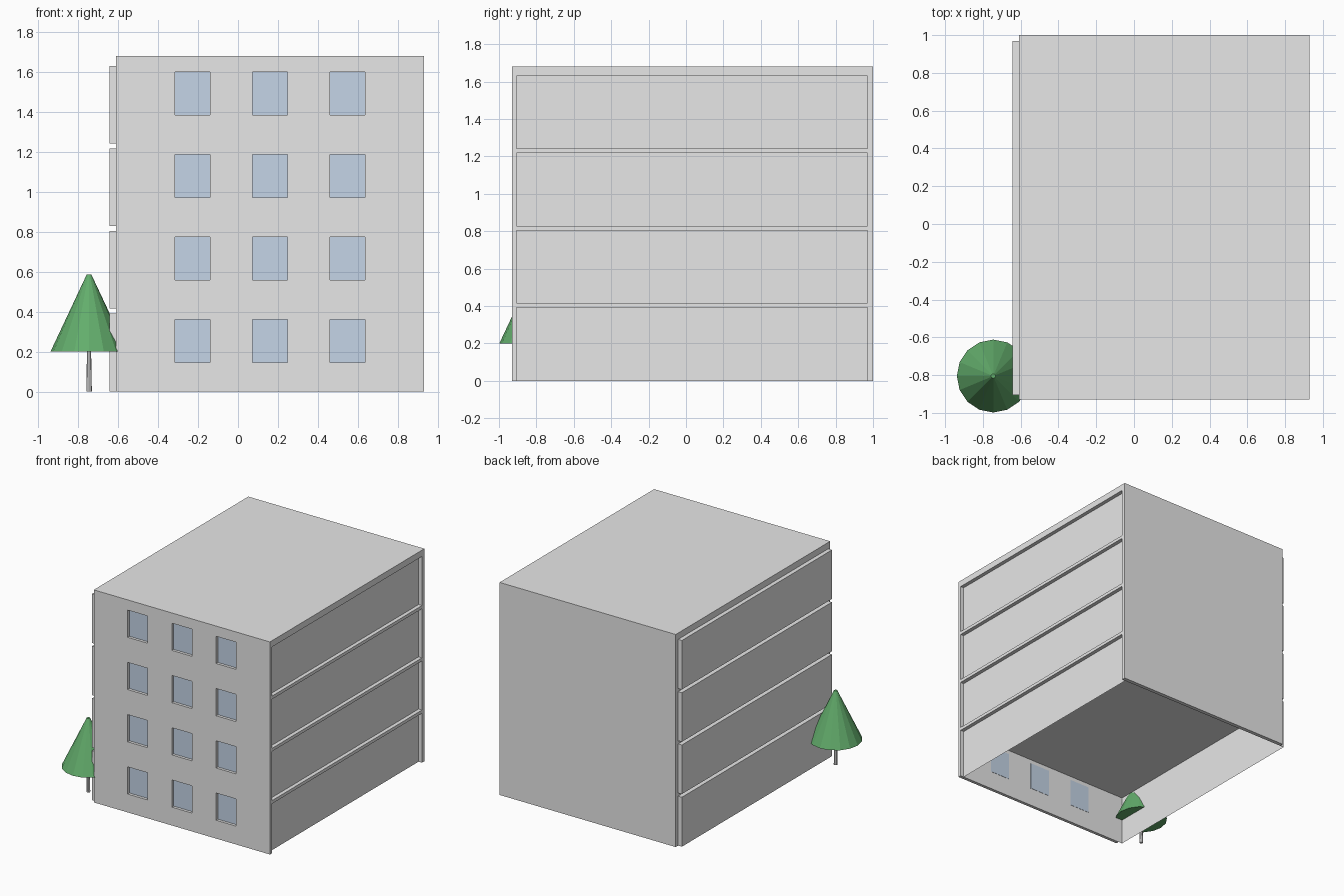
import bpy, bmesh, math
from mathutils import Matrix, Vector

if "Cube" in bpy.data.objects:
    bpy.data.objects.remove(bpy.data.objects["Cube"])


def material(name, rgb):
    m = bpy.data.materials.new(name)
    m.diffuse_color = (*rgb, 1)
    m.use_nodes = True
    m.node_tree.nodes["Principled BSDF"].inputs["Base Color"].default_value = m.diffuse_color
    return m


GREY = material("light grey", (0.8, 0.8, 0.8))
BLUE = material("window blue", (0.56, 0.665, 0.8))
GREEN = material("leaf green", (0.125, 0.42, 0.15))

X0, X1, Y0, Y1, TOP = -0.61, 0.93, -0.93, 1.0, 1.68   # outer shell
RX0, RX1, RY0, RY1 = -0.643, 0.90, -0.905, 0.97       # room boxes
FLOORS, PITCH, ROOM_H = 4, 0.413, 0.389


def room_z(i):
    return (0 if i == 0 else i * PITCH + 0.003, i * PITCH + ROOM_H + 0.002)


def add_box(bm, lo, hi):
    lo, hi = Vector(lo), Vector(hi)
    m = Matrix.Translation((lo + hi) / 2) @ Matrix.Diagonal((*(hi - lo), 1))
    bmesh.ops.create_cube(bm, size=1, matrix=m)


def make(name, bm, mat):
    mesh = bpy.data.meshes.new(name)
    bm.to_mesh(mesh)
    bm.free()
    mesh.materials.append(mat)
    ob = bpy.data.objects.new(name, mesh)
    bpy.context.collection.objects.link(ob)
    return ob


def boxes(name, spans, mat):
    bm = bmesh.new()
    for lo, hi in spans:
        add_box(bm, lo, hi)
    return make(name, bm, mat)


def cut(target, cutter):
    cutter.hide_render = True
    cutter.hide_set(True)
    mod = target.modifiers.new(cutter.name, 'BOOLEAN')
    mod.operation, mod.solver, mod.object = 'DIFFERENCE', 'EXACT', cutter


def windows(y_a, y_b):
    return [((x - 0.0875, y_a, 0.145 + i * PITCH), (x + 0.0875, y_b, 0.36 + i * PITCH))
            for x in (-0.227, 0.16, 0.547) for i in range(FLOORS)]


# Outer shell, pierced sideways at each storey and by the front windows
shell = boxes("building_shell", [((X0, Y0, 0), (X1, Y1, TOP))], GREY)
cut(shell, boxes("room_cutter", [
    ((X0 - 0.2, RY0, room_z(i)[0] - (0.2 if i == 0 else 0)), (X1 + 0.2, RY1, room_z(i)[1]))
    for i in range(FLOORS)], GREY))
cut(shell, boxes("window_cutter", windows(Y0 - 0.05, RY0 + 0.02), GREY))

# Storey boxes, recessed on the right and protruding on the left
for i in range(FLOORS):
    bm = bmesh.new()
    z0, z1 = room_z(i)
    add_box(bm, (RX0, RY0, z0), (RX1, RY1, z1))
    if i == 0:  # ground storey is open underneath
        bm.normal_update()
        bmesh.ops.delete(bm, geom=[f for f in bm.faces if f.normal.z < -0.5],
                         context='FACES_ONLY')
    make(f"storey_{i + 1}", bm, GREY)

# Window panes, thin enough to sit in the front wall
boxes("window_panes", windows(RY0 - 0.003, RY0 + 0.002), BLUE)


# Tree
def cone(name, r1, r2, z0, z1, sides, mat):
    bm = bmesh.new()
    bmesh.ops.create_cone(bm, cap_ends=True, segments=sides, radius1=r1, radius2=r2,
                          depth=z1 - z0,
                          matrix=Matrix.Translation((-0.745, -0.805, (z0 + z1) / 2)))
    return make(name, bm, mat)


cone("tree_trunk", 0.014, 0.010, 0, 0.22, 8, GREY)
cone("tree_crown", 0.193, 0.012, 0.2, 0.585, 16, GREEN)
